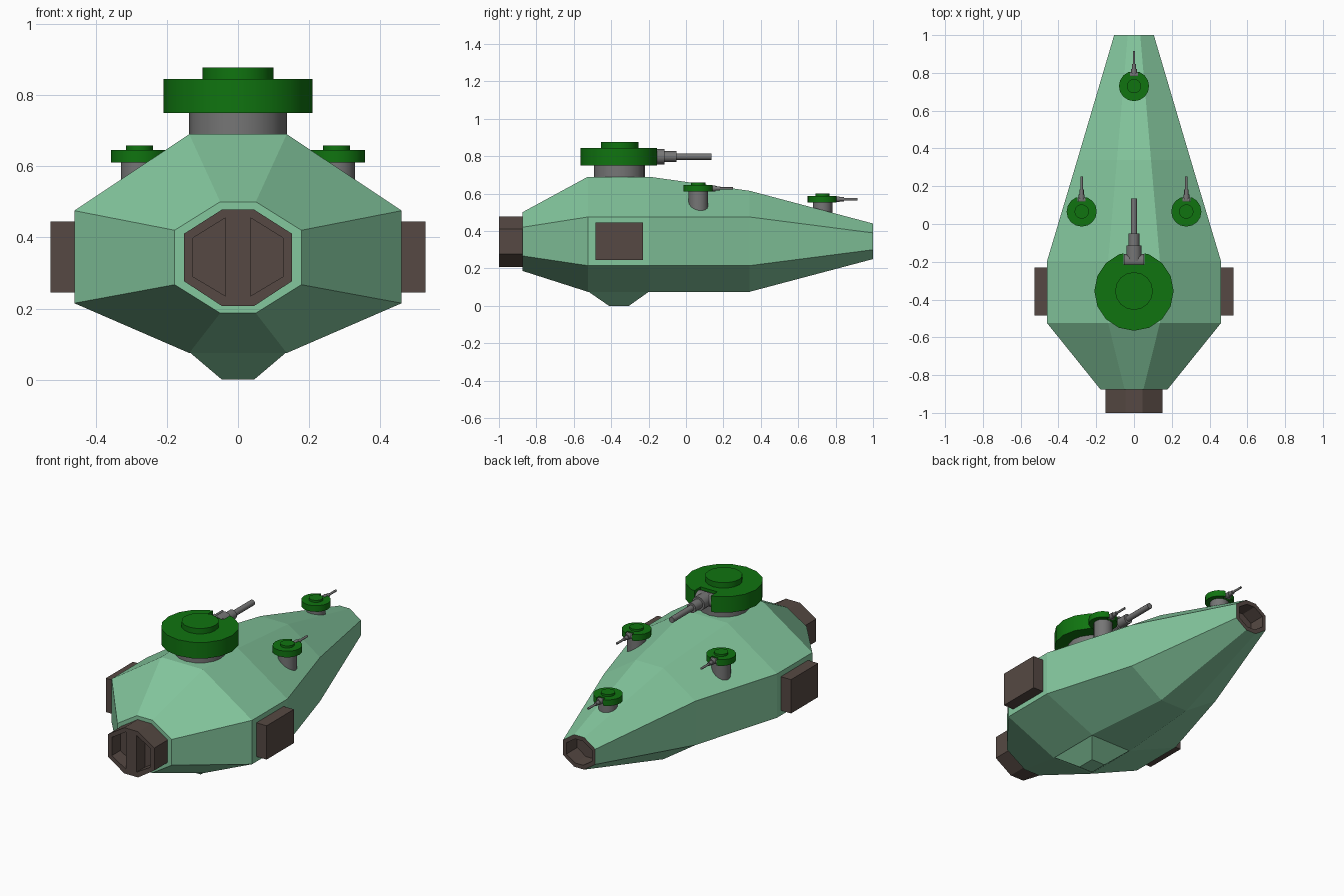
import bpy, bmesh, math
from mathutils import Matrix, Vector

if "Cube" in bpy.data.objects:
    bpy.data.objects.remove(bpy.data.objects["Cube"])


def material(name, rgb):
    m = bpy.data.materials.new(name)
    m.diffuse_color = (*rgb, 1)
    m.use_nodes = True
    m.node_tree.nodes["Principled BSDF"].inputs["Base Color"].default_value = m.diffuse_color
    return m


PALE = material("pale_green", (0.23, 0.57, 0.34))
GREEN = material("deep_green", (0.005, 0.175, 0.005))
GREY = material("gun_grey", (0.18, 0.18, 0.18))
BROWN = material("dark_brown", (0.092, 0.066, 0.056))


def finish(name, bm, *mats, smooth=False):
    bmesh.ops.recalc_face_normals(bm, faces=bm.faces)
    me = bpy.data.meshes.new(name)
    bm.to_mesh(me)
    bm.free()
    for m in mats:
        me.materials.append(m)
    if smooth:
        me.shade_smooth()
        me.set_sharp_from_angle(angle=math.radians(32))
    ob = bpy.data.objects.new(name, me)
    bpy.context.collection.objects.link(ob)
    return ob


def octagon(y, w, a, z0, s0, s1, z1):
    """Upright eight-sided section: half width, flat half width, heights."""
    return [(a, y, z1), (w, y, s1), (w, y, s0), (a, y, z0),
            (-a, y, z0), (-w, y, s0), (-w, y, s1), (-a, y, z1)]


def loft(rings):
    bm = bmesh.new()
    loops = [[bm.verts.new(p) for p in r] for r in rings]
    n = len(loops[0])
    for p, q in zip(loops, loops[1:]):
        for i in range(n):
            bm.faces.new((p[i], p[(i + 1) % n], q[(i + 1) % n], q[i]))
    bm.faces.new(loops[0])
    bm.faces.new(loops[-1])
    return bm


def box(name, lo, hi, mat):
    lo, hi = Vector(lo), Vector(hi)
    bm = bmesh.new()
    bmesh.ops.create_cube(bm, size=1, matrix=Matrix.Translation((lo + hi) / 2)
                          @ Matrix.Diagonal((*(hi - lo), 1)))
    return finish(name, bm, mat)


def cylinder(name, centre, axis, r, length, mat, n=16):
    bm = bmesh.new()
    rot = Vector((0, 0, 1)).rotation_difference(Vector(axis)).to_matrix().to_4x4()
    bmesh.ops.create_cone(bm, cap_ends=True, segments=n, radius1=r, radius2=r,
                          depth=length, matrix=Matrix.Translation(centre) @ rot)
    return finish(name, bm, mat, smooth=True)


def cut(ob, cutter):
    """Subtract a cutter and remove it."""
    mod = ob.modifiers.new("cut", 'BOOLEAN')
    mod.operation, mod.solver, mod.object = 'DIFFERENCE', 'EXACT', cutter
    cutter.hide_render = True
    bpy.context.view_layer.update()
    me = bpy.data.meshes.new_from_object(
        ob.evaluated_get(bpy.context.evaluated_depsgraph_get()))
    ob.modifiers.clear()
    ob.data = me
    me.set_sharp_from_angle(angle=math.radians(32))
    bpy.data.objects.remove(cutter)


# Hull with a brown hollow opening at the tail
bm = loft([octagon(-0.875, 0.178, 0.05, 0.187, 0.267, 0.42, 0.50),
           octagon(-0.525, 0.46, 0.137, 0.075, 0.215, 0.475, 0.69),
           octagon(-0.195, 0.46, 0.137, 0.075, 0.215, 0.475, 0.69),
           octagon(0.34, 0.30, 0.09, 0.075, 0.215, 0.475, 0.615),
           octagon(1.0, 0.105, 0.033, 0.25, 0.30, 0.39, 0.44)])
bmesh.ops.recalc_face_normals(bm, faces=bm.faces)
tail = max(bm.faces, key=lambda f: f.calc_center_median().y)
ring = bmesh.ops.inset_individual(bm, faces=[tail], thickness=0.025)["faces"]
wall = bmesh.ops.extrude_discrete_faces(bm, faces=[tail])["faces"]
floor = wall[0]
bmesh.ops.translate(bm, verts=floor.verts, vec=(0, -0.1, 0))
bm.faces.ensure_lookup_table()
for f in bm.faces:
    c = f.calc_center_median()
    if f is floor or (c.y > 0.9):
        f.material_index = 1
finish("hull", bm, PALE, BROWN)

# Keel under the turret
finish("keel", loft([[(x * w, y, z) for x, y in ((-1, y0), (1, y0), (1, y1), (-1, y1))]
                     for w, y0, y1, z in ((0.137, -0.525, -0.195, 0.078),
                                          (0.045, -0.412, -0.305, 0.0))]), PALE)

# Front nozzle with two recessed openings
nose = finish("front_nozzle", loft([
    octagon(y, 0.152, 0.045, 0.207, 0.277, 0.41, 0.478) for y in (-1.0, -0.86)]), BROWN)
for s in (-1, 1):
    hole = loft([[(s * 0.035, y, 0.235), (s * 0.127, y, 0.29),
                  (s * 0.127, y, 0.398), (s * 0.035, y, 0.455)] for y in (-1.1, -0.92)])
    cut(nose, finish("cutter", hole, BROWN))

# Side pods
for side, s in (("left", -1), ("right", 1)):
    x = sorted((s * 0.44, s * 0.527))
    box(side + "_side_pod", (x[0], -0.485, 0.245), (x[1], -0.23, 0.445), BROWN)


def turret(name, x, y, z, k, neck):
    """Gun turret; z is the underside of the disc, k the scale."""
    def cyl(part, dy, dz, axis, r, length, mat, n=16):
        return cylinder(f"{name}_{part}", (x, y + dy * k, z + dz * k), axis,
                        r * k, length * k, mat, n)
    up, along = (0, 0, 1), (0, 1, 0)
    cyl("neck", 0, 0.01 - neck / 2, up, 0.137, neck + 0.02, GREY)
    disc = cyl("disc", 0, 0.0475, up, 0.21, 0.095, GREEN)
    cut(disc, box("cutter", (x - 0.055 * k, y + 0.14 * k, z - 0.1 * k),
                  (x + 0.055 * k, y + 0.3 * k, z + 0.2 * k), GREEN))
    cyl("cap", 0, 0.106, up, 0.1, 0.042, GREEN)
    cyl("gun_pivot", 0.16, 0.0475, (1, 0, 0), 0.036, 0.108, GREY, 12)
    cyl("gun_base", 0.20, 0.0475, along, 0.041, 0.08, GREY, 12)
    cyl("gun_sleeve", 0.265, 0.0475, along, 0.029, 0.08, GREY, 12)
    cyl("gun_barrel", 0.39, 0.0475, along, 0.017, 0.2, GREY, 12)


# Main turret and three small ones
turret("main_turret", 0, -0.355, 0.75, 1.0, 0.09)
turret("tail_turret", 0, 0.73, 0.552, 0.38, 0.25)
for side, s in (("left", -1), ("right", 1)):
    turret(side + "_turret", s * 0.277, 0.066, 0.61, 0.38, 0.35)
